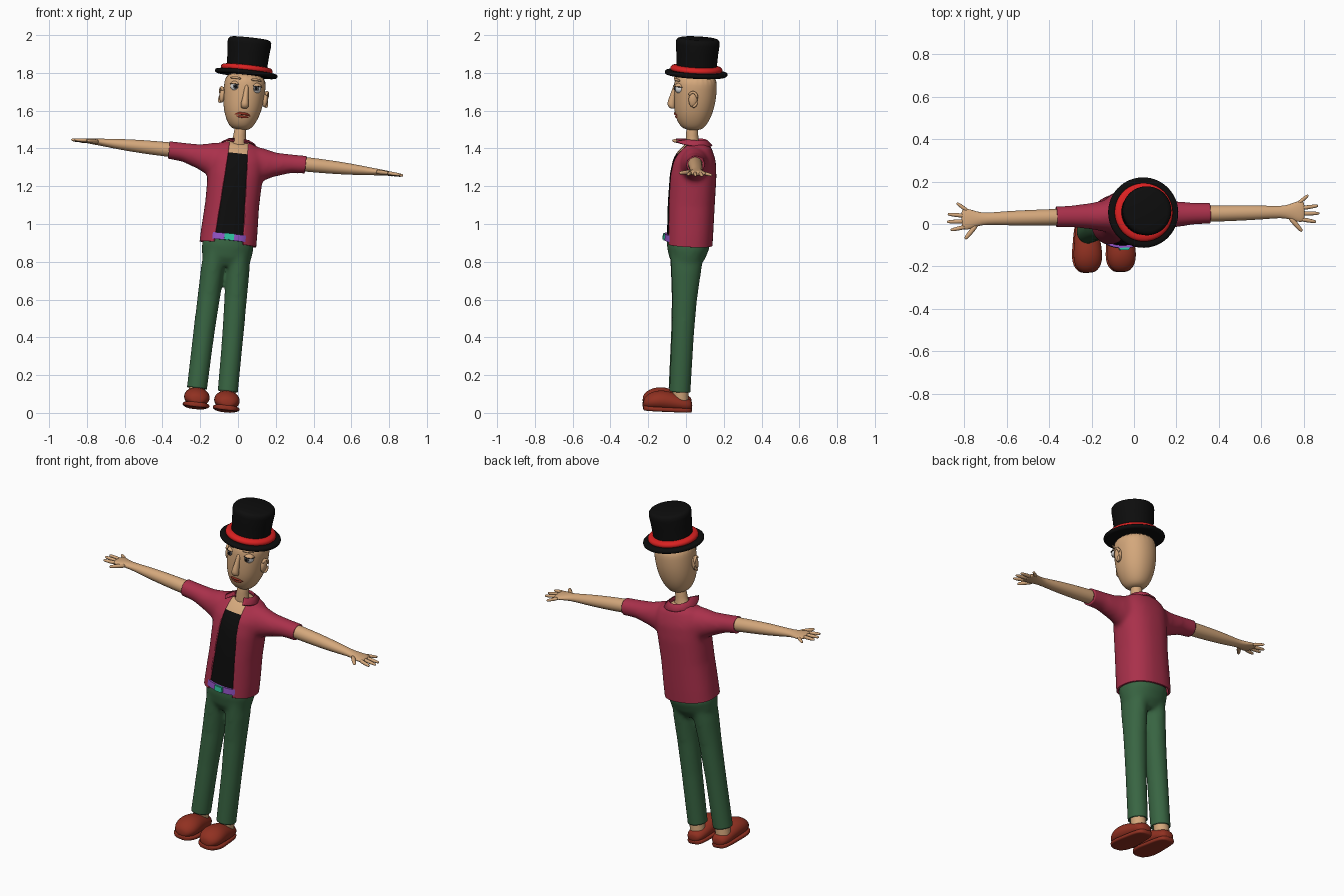
import bpy, bmesh, math
from mathutils import Vector, Matrix

if "Cube" in bpy.data.objects:
    bpy.data.objects.remove(bpy.data.objects["Cube"], do_unlink=True)

# The figure is built upright, then leaned as a whole
LEAN = (Matrix.Translation((-0.147, -0.04, 0.015))
        @ Matrix.Rotation(math.radians(6.1), 4, 'Y')
        @ Matrix.Rotation(math.radians(-3), 4, 'X')
        @ Matrix.Rotation(math.radians(1.3), 4, 'Z'))
SIDES = (("right", -1), ("left", 1))


def material(name, *rgb):
    m = bpy.data.materials.new(name)
    m.use_nodes = True
    m.diffuse_color = (*rgb, 1)
    m.node_tree.nodes["Principled BSDF"].inputs["Base Color"].default_value = (*rgb, 1)
    return m


SKIN = material("skin", .66, .39, .20)
CRIMSON = material("crimson cloth", .40, .03, .07)
GREEN = material("green cloth", .04, .13, .055)
LEATHER = material("red brown leather", .28, .03, .015)
BLACK = material("black", .004, .004, .004)
RED = material("bright red", .70, .015, .015)
PURPLE = material("purple", .30, .09, .58)
TEAL = material("teal", .03, .58, .36)
WHITE = material("eye white", .8, .8, .8)
GREY = material("iris grey", .12, .12, .13)


# Rings: centre plus two half-axis vectors
def zring(w, u, v, ru, rv):
    return Vector((u, v, w)), Vector((ru, 0, 0)), Vector((0, rv, 0))


def xring(u, v, w, rv, rw):
    return Vector((u, v, w)), Vector((0, rv, 0)), Vector((0, 0, rw))


def yring(v, u, w, ru, rw):
    return Vector((u, v, w)), Vector((ru, 0, 0)), Vector((0, 0, rw))


def loft(bm, rings, n=24, p=2.0):
    def power(x):
        return math.copysign(abs(x) ** (2 / p), x)
    loops = []
    for c, a, b in rings:
        angles = [math.tau * i / n for i in range(n)]
        loops.append([bm.verts.new(c + a * power(math.cos(t)) + b * power(math.sin(t)))
                      for t in angles])
    for lo, hi in zip(loops, loops[1:]):
        for i in range(n):
            j = (i + 1) % n
            bm.faces.new((lo[i], lo[j], hi[j], hi[i]))
    bm.faces.new(loops[0][::-1])
    bm.faces.new(loops[-1])
    return bm


def finish(name, bm, mat, sub=0, angle=50):
    bmesh.ops.recalc_face_normals(bm, faces=bm.faces)
    me = bpy.data.meshes.new(name)
    bm.to_mesh(me)
    bm.free()
    me.materials.append(mat)
    me.polygons.foreach_set("use_smooth", [True] * len(me.polygons))
    if not sub:
        me.set_sharp_from_angle(angle=math.radians(angle))
    ob = bpy.data.objects.new(name, me)
    bpy.context.collection.objects.link(ob)
    ob.matrix_world = LEAN
    if sub:
        ob.modifiers.new("round", 'SUBSURF').levels = sub
        ob.modifiers["round"].render_levels = sub
    return ob


def solid(name, rings, mat, sub=1, n=24, p=2.0):
    return finish(name, loft(bmesh.new(), rings, n, p), mat, sub)


def tube(name, points, radii, mat, n=10):
    pts = [Vector(q) for q in points]
    rings = []
    for i, q in enumerate(pts):
        d = (pts[min(i + 1, len(pts) - 1)] - pts[max(i - 1, 0)]).normalized()
        a = d.cross(Vector((0, 0, 1))).normalized()
        rings.append((q, a * radii[i], d.cross(a) * radii[i]))
    return solid(name, rings, mat, 1, n)


def ball(name, centre, size, mat, keep_above=None):
    bm = bmesh.new()
    bmesh.ops.create_uvsphere(bm, u_segments=24, v_segments=16, radius=1,
                              matrix=Matrix.Translation(centre) @ Matrix.Diagonal((*size, 1)))
    if keep_above is not None:
        cut(bm, (0, 0, keep_above), (0, 0, -1), True)
    return finish(name, bm, mat)


def cut(bm, co, no, remove=False):
    bmesh.ops.bisect_plane(bm, geom=bm.verts[:] + bm.edges[:] + bm.faces[:],
                           plane_co=co, plane_no=no, clear_outer=remove)


def fuse(bm, smooth):
    """Merge overlapping lofts into one soft skin."""
    tmp = finish("temporary_blend", bm, CRIMSON)
    mod = tmp.modifiers.new("fuse", 'REMESH')
    mod.mode, mod.voxel_size = 'VOXEL', .011
    mod = tmp.modifiers.new("relax", 'SMOOTH')
    mod.iterations, mod.factor = smooth, .5
    bpy.context.view_layer.update()
    ev = tmp.evaluated_get(bpy.context.evaluated_depsgraph_get())
    out = bmesh.new()
    out.from_mesh(ev.to_mesh())
    ev.to_mesh_clear()
    bpy.data.objects.remove(tmp, do_unlink=True)
    return out


def thicken(ob, t):
    mod = ob.modifiers.new("cloth", 'SOLIDIFY')
    mod.thickness, mod.offset = t, -1


# Jacket: torso and sleeves fused, then cut open at front, hem and cuffs
torso = [(.84, .01, .152, .124), (.95, .01, .15, .125), (1.1, .008, .143, .127),
         (1.25, .01, .146, .126), (1.33, .014, .15, .115), (1.365, .018, .145, .1),
         (1.405, .026, .12, .075), (1.428, .03, .08, .05)]
bm = loft(bmesh.new(), [zring(w, 0, v, a, b) for w, v, a, b in torso], 40, 2.4)
for _, s in SIDES:
    loft(bm, [xring(s * .06, .012, 1.32, .08, .095), xring(s * .13, .012, 1.32, .075, .092),
              xring(s * .2, .012, 1.33, .062, .066), xring(s * .29, .012, 1.345, .052, .05),
              xring(s * .41, .012, 1.35, .049, .047)])
bm = fuse(bm, 12)
cut(bm, (0, 0, .885), (0, 0, -1), True)
for _, s in SIDES:
    cut(bm, (s * .364, 0, 0), (s, 0, 0), True)
    cut(bm, (s * .078, 0, .885), (s, 0, .054))
cut(bm, (0, 0, 0), (0, 1, 0))
gap = []
for f in bm.faces:
    c = f.calc_center_median()
    if c.y < 0 and abs(c.x) < .078 - .054 * (c.z - .885):
        gap.append(f)
bmesh.ops.delete(bm, geom=gap, context='FACES')
thicken(finish("jacket", bm, CRIMSON), .012)

# Collar: a folded band that widens into two front points
bm = bmesh.new()
rows = []
for i in range(33):
    t = i / 16 - 1
    a = math.radians(152) * t
    rows.append([bm.verts.new((r * math.sin(a), .02 + r * math.cos(a), w))
                 for r, w in ((.048, 1.428), (.054, 1.445),
                              (.086 + .035 * t ** 4, 1.418 + .018 * t ** 4))])
for p, q in zip(rows, rows[1:]):
    for k in range(2):
        bm.faces.new((p[k], p[k + 1], q[k + 1], q[k]))
thicken(finish("collar", bm, CRIMSON, angle=80), .008)

# Undershirt, bare chest and neck
inner = [zring(w, 0, v, a * .84, b * .96) for w, v, a, b in torso]
solid("undershirt", [zring(.92, 0, .008, .125, .118)] + inner[1:6], BLACK, 0, 40, 2.4)
solid("chest", inner[4:], SKIN, 0, 40, 2.4)
solid("neck", [zring(1.38, 0, .01, .06, .045), zring(1.42, 0, 0, .042, .036),
               zring(1.46, 0, -.005, .031, .032), zring(1.54, 0, -.006, .031, .032)], SKIN)

# Belt and buckle
solid("belt", [zring(w, 0, -.003, .128, .119) for w in (.9, .935)], PURPLE, 0, 40, 2.4)
bm = bmesh.new()
bmesh.ops.create_cube(bm, size=1, matrix=Matrix.Translation((0, -.124, .918))
                      @ Matrix.Diagonal((.052, .014, .036, 1)))
bmesh.ops.bevel(bm, geom=bm.edges[:], offset=.004, segments=2, affect='EDGES')
finish("belt_buckle", bm, TEAL)

# Trousers: hips and legs fused, open at the ankles
bm = loft(bmesh.new(), [zring(.765, 0, .003, .1, .065), zring(.81, 0, .003, .13, .095),
                        zring(.87, 0, .006, .137, .113), zring(.93, 0, .004, .128, .112)], 36, 2.2)
for _, s in SIDES:
    loft(bm, [zring(.05, s * .083, .0, .054, .056), zring(.4, s * .077, 0, .056, .059),
              zring(.6, s * .071, 0, .06, .066), zring(.75, s * .066, 0, .063, .08),
              zring(.85, s * .06, 0, .062, .09)])
bm = fuse(bm, 8)
cut(bm, (0, 0, .108), (0, 0, -1), True)
thicken(finish("trousers", bm, GREEN), .008)

for side, s in SIDES:
    # Ankle and shoe
    solid(side + "_ankle", [zring(.03, s * .083, .01, .042, .042),
                            zring(.16, s * .083, 0, .042, .042)], SKIN, 0)
    shape = [(.07, .035, .022, .018), (.058, .038, .044, .032), (.02, .042, .056, .04),
             (-.05, .054, .063, .052), (-.11, .057, .071, .054), (-.155, .05, .064, .045),
             (-.182, .042, .042, .03), (-.19, .038, .02, .015)]
    solid(side + "_shoe", [yring(v, s * .08, w, a, b) for v, w, a, b in shape], LEATHER)
    solid(side + "_sole", [yring(v, s * .08, .013, a + .003, .014) for v, w, a, b in shape],
          LEATHER, 1, 24, 3.5)

    # Bare arm flattening into the palm
    solid(side + "_arm", [xring(s * u, .01, 1.35, a, b) for u, a, b in (
        (.25, .04, .04), (.37, .039, .039), (.5, .037, .036), (.62, .033, .029),
        (.7, .027, .021), (.74, .034, .018), (.78, .05, .015), (.805, .05, .012),
        (.815, .04, .008))], SKIN)
    # Fingers as base and tip points, thumb towards the front
    for finger, base, tip, r in (("thumb", (.74, -.012), (.8, -.084), .013),
                                 ("index", (.79, -.025), (.868, -.04), .011),
                                 ("middle", (.79, 0), (.885, 0), .011),
                                 ("ring", (.79, .025), (.88, .036), .011),
                                 ("little", (.78, .045), (.835, .088), .010)):
        b, t = Vector((s * base[0], base[1], 1.35)), Vector((s * tip[0], tip[1], 1.346))
        tube(f"{side}_{finger}_finger", [b, b.lerp(t, .5), b.lerp(t, .9), t],
             [r, r * .95, r * .75, r * .4], SKIN)

    # Ear with raised rim
    ball(side + "_ear", (s * .114, -.012, 1.668), (.015, .024, .042), SKIN)
    rim = [(s * (.122 + .006 * math.sin(a)), -.014 + .025 * math.sin(a), 1.668 + .04 * math.cos(a))
           for a in [math.radians(d) for d in range(-60, 181, 30)]]
    tube(side + "_ear_rim", rim, [.008] * len(rim), SKIN)

    # Eye, upper lid and brow
    x = s * .055 + .004
    ball(side + "_eye", (x, -.084, 1.717), (.027, .027, .027), WHITE)
    ball(side + "_iris", (x, -.108, 1.715), (.014, .006, .014), GREY)
    ball(side + "_pupil", (x, -.112, 1.715), (.008, .005, .008), BLACK)
    ball(side + "_eyelid", (x, -.084, 1.717), (.031, .031, .030), SKIN, 1.729)
    ball(side + "_lash_line", (x, -.084, 1.727), (.031, .031, .003), BLACK)
    tube(side + "_brow", [(s * .025, -.113, 1.757), (s * .055, -.106, 1.764),
                          (s * .085, -.084, 1.758)], [.006, .008, .005], SKIN)

# Head, nose and lips
solid("head", [zring(w, 0, v, a, b) for w, v, a, b in (
    (1.493, -.004, .03, .032), (1.507, -.005, .06, .064), (1.55, -.005, .084, .09),
    (1.6, -.003, .101, .105), (1.66, 0, .109, .113), (1.72, 0, .112, .115),
    (1.8, 0, .108, .11))], SKIN, 2, 24, 2.15)
solid("nose", [zring(w, .007, v, a, b) for w, v, a, b in (
    (1.735, -.106, .01, .01), (1.69, -.113, .012, .014), (1.645, -.122, .018, .021),
    (1.62, -.123, .023, .022), (1.605, -.117, .018, .016), (1.602, -.112, .008, .008))],
    SKIN, 1, 16)
tube("upper_lip", [(-.046, -.082, 1.566), (-.016, -.099, 1.578), (.003, -.101, 1.574),
                   (.02, -.099, 1.578), (.05, -.08, 1.566)], [.004, .008, .007, .008, .004], LEATHER)
tube("lower_lip", [(-.042, -.083, 1.563), (.003, -.098, 1.558), (.046, -.081, 1.563)],
     [.004, .009, .004], LEATHER)

# Top hat
for name, mat, sub, profile in (
        ("hat_brim", BLACK, 1, ((1.785, .11), (1.78, .145), (1.783, .163), (1.795, .169),
                                (1.807, .163), (1.808, .14), (1.806, .1))),
        ("hat_band", RED, 1, ((1.8, .11), (1.803, .136), (1.819, .141), (1.834, .132), (1.838, .105))),
        ("hat_crown", BLACK, 0, ((1.8, .107), (1.85, .108), (1.9, .111), (1.95, .116),
                                 (1.968, .115), (1.978, .107), (1.982, .095)))):
    solid(name, [zring(w, 0, 0, r, r) for w, r in profile], mat, sub, 40)
